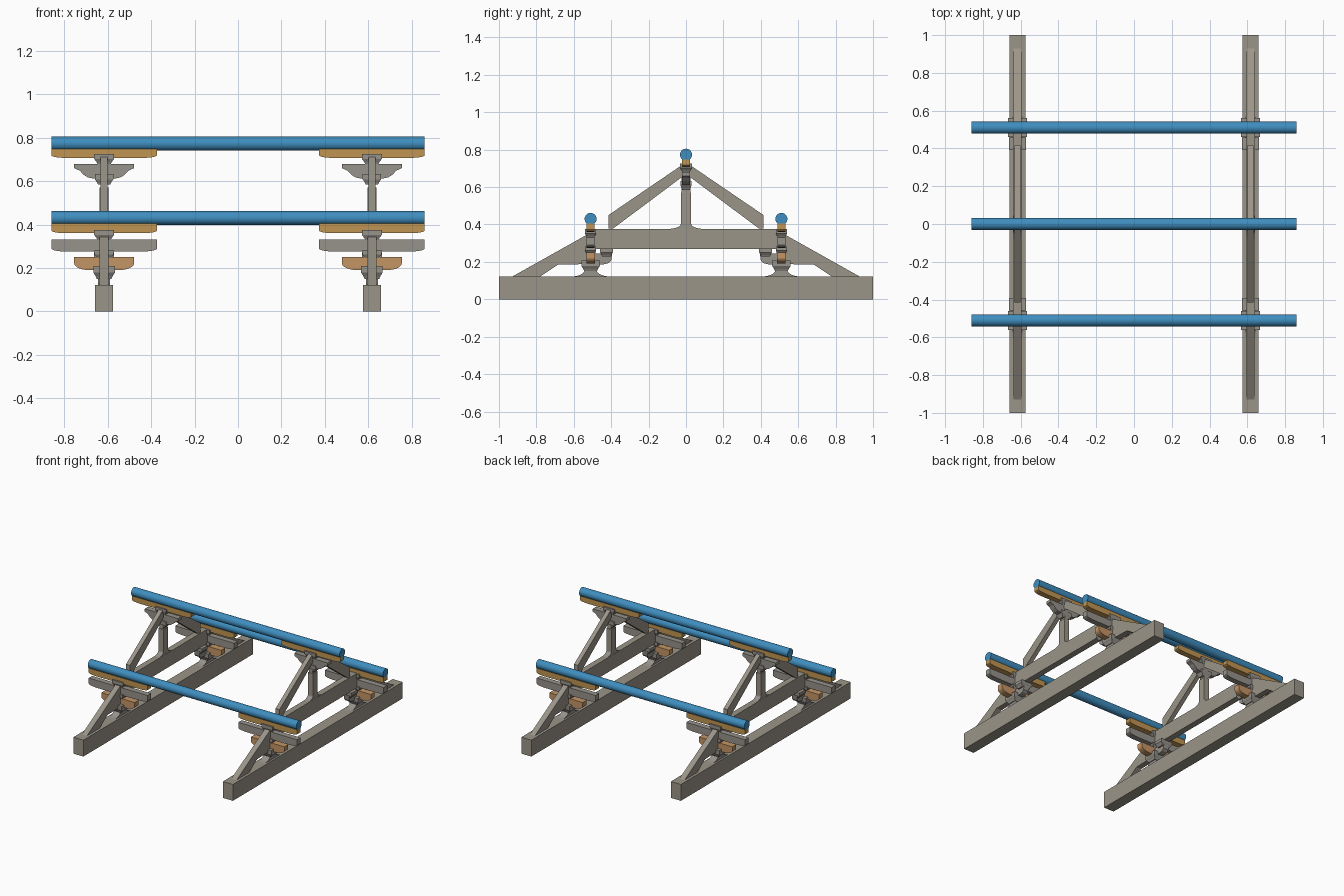
import bpy, bmesh, math
from mathutils import Vector

if "Cube" in bpy.data.objects:
    bpy.data.objects.remove(bpy.data.objects["Cube"])


def material(name, col):
    m = bpy.data.materials.new(name)
    m.diffuse_color = (*col, 1)
    m.use_nodes = True
    m.node_tree.nodes["Principled BSDF"].inputs["Base Color"].default_value = m.diffuse_color
    return m


TIMBER = material("grey timber", (0.33, 0.30, 0.25))
BRACKET = material("bracket grey", (0.31, 0.29, 0.26))
OCHRE = material("ochre", (0.53, 0.30, 0.085))
TAN = material("tan", (0.55, 0.30, 0.13))
BLUE = material("purlin blue", (0.05, 0.27, 0.52))


def finish(name, bm, mat):
    bmesh.ops.recalc_face_normals(bm, faces=bm.faces)
    me = bpy.data.meshes.new(name)
    bm.to_mesh(me)
    bm.free()
    me.materials.append(mat)
    ob = bpy.data.objects.new(name, me)
    bpy.context.collection.objects.link(ob)
    return ob


def prism(name, pts, axis, centre, width, mat):
    """Extrude an outline along x (points are y, z) or along y (points are x, z)."""
    bm = bmesh.new()
    h = width / 2
    if axis == 'x':
        vs = [bm.verts.new((centre - h, a, b)) for a, b in pts]
        d = Vector((width, 0, 0))
    else:
        vs = [bm.verts.new((a, centre - h, b)) for a, b in pts]
        d = Vector((0, width, 0))
    f = bm.faces.new(vs)
    r = bmesh.ops.extrude_face_region(bm, geom=[f])
    bmesh.ops.translate(bm, vec=d, verts=[g for g in r["geom"] if isinstance(g, bmesh.types.BMVert)])
    return finish(name, bm, mat)


def box(name, x, y, z0, z1, wx, wy, mat):
    return prism(name, [(x - wx/2, z0), (x + wx/2, z0), (x + wx/2, z1), (x - wx/2, z1)], 'y', y, wy, mat)


def bearing_block(name, x, y, z0, z1, wx, wy, mat=BRACKET):
    """Square block with a tapered lower half."""
    bm = bmesh.new()
    zm = z0 + (z1 - z0) * 0.5
    rings = []
    for z, k in ((z0, 0.68), (z0 + (zm - z0) * 0.4, 0.78), (zm, 1), (z1, 1)):
        rings.append([bm.verts.new((x + sx*wx*k/2, y + sy*wy*k/2, z))
                      for sx, sy in ((-1, -1), (1, -1), (1, 1), (-1, 1))])
    bm.faces.new(rings[0])
    bm.faces.new(rings[-1])
    for a, b in zip(rings, rings[1:]):
        for i in range(4):
            bm.faces.new((a[i], a[(i+1) % 4], b[(i+1) % 4], b[i]))
    return finish(name, bm, mat)


def arm(name, x, y, z0, z1, half, drop, run, wy, mat, n=6):
    """Bracket arm with rounded lower ends; drop and run size the curve."""
    q = []
    for i in range(n + 1):
        t = math.pi / 2 * i / n
        q.append((half - run + run * math.sin(t), z0 + drop * (1 - math.cos(t))))
    pts = [(x + a, b) for a, b in q] + [(x + half, z1), (x - half, z1)]
    pts += [(x - a, b) for a, b in reversed(q)]
    return prism(name, pts, 'y', y, wy, mat)


def flare(name, x, y, z, half, neck, h, wx):
    """Saddle foot that sweeps in from the beam up to its neck."""
    q = []
    for i in range(7):
        t = math.pi / 2 * i / 6
        q.append((half - (half - neck) * math.sin(t), z + h * (1 - math.cos(t))))
    pts = [(y + a, b) for a, b in q] + [(y - a, b) for a, b in reversed(q)]
    return prism(name, pts, 'x', x, wx, BRACKET)


# Two matching trusses
for side, x in (("left", -0.617), ("right", 0.617)):
    box(side + "_base_beam", x, 0, 0, 0.122, 0.083, 2.0, TIMBER)
    box(side + "_upper_beam", x, 0, 0.268, 0.377, 0.045, 1.0, TIMBER)

    # Centre post under the ridge
    flare(side + "_post_foot", x, 0, 0.376, 0.1, 0.028, 0.026, 0.042)
    box(side + "_lower_post", x, 0, 0.385, 0.57, 0.042, 0.056, TIMBER)
    box(side + "_upper_post", x, 0, 0.57, 0.70, 0.028, 0.05, TIMBER)
    bearing_block(side + "_post_block", x, 0, 0.585, 0.632, 0.085, 0.06)
    # Ridge arm with concave underside
    prof = [(0.05, 0.612), (0.075, 0.617), (0.095, 0.63), (0.112, 0.648), (0.138, 0.66), (0.138, 0.68)]
    prism(side + "_ridge_arm", [(x + a, b) for a, b in prof] + [(x - a, b) for a, b in reversed(prof)],
          'y', 0, 0.042, BRACKET)
    bearing_block(side + "_ridge_block", x, 0, 0.68, 0.725, 0.092, 0.062)
    arm(side + "_ridge_bearer", x, 0, 0.707, 0.748, 0.243 if x else 0, 0.012, 0.07, 0.042, OCHRE)

    for end, s in (("front", -1), ("back", 1)):
        tag = side + "_" + end
        y = 0.51 * s
        # Sloping braces, upper and lower
        prism(tag + "_upper_brace", [(s*a, b) for a, b in
              ((0.01, 0.722), (0.03, 0.712), (0.415, 0.45), (0.415, 0.378), (0.39, 0.378), (0.01, 0.662))],
              'x', x, 0.032, TIMBER)
        prism(tag + "_lower_brace", [(s*a, b) for a, b in
              ((0.93, 0.121), (0.78, 0.121), (0.685, 0.185), (0.54, 0.188), (0.50, 0.23), (0.50, 0.362))],
              'x', x, 0.042, TIMBER)
        # Inner bracket carrying the beam end
        prism(tag + "_inner_bracket", [(s*a, b) for a, b in
              ((0.53, 0.185), (0.44, 0.187), (0.415, 0.193), (0.40, 0.207), (0.395, 0.245), (0.53, 0.245))],
              'x', x, 0.042, BRACKET)
        bearing_block(tag + "_inner_block", x, 0.425*s, 0.228, 0.272, 0.092, 0.068)
        # Stacked bracket set beneath the purlin
        flare(tag + "_saddle", x, y, 0.121, 0.11, 0.032, 0.035, 0.055)
        bearing_block(tag + "_lower_block", x, y, 0.15, 0.208, 0.1, 0.1)
        arm(tag + "_lower_arm", x, y, 0.19, 0.25, 0.138, 0.032, 0.07, 0.045, TAN)
        bearing_block(tag + "_middle_block", x, y, 0.24, 0.282, 0.088, 0.06)
        arm(tag + "_long_arm", x, y, 0.275, 0.33, 0.243, 0.014, 0.08, 0.042, BRACKET)
        box(tag + "_bracket_core", x, y, 0.2, 0.37, 0.042, 0.05, BRACKET)
        bearing_block(tag + "_upper_block", x, y, 0.33, 0.375, 0.092, 0.06)
        arm(tag + "_purlin_bearer", x, y, 0.36, 0.404, 0.243, 0.012, 0.07, 0.042, OCHRE)

# Three round purlins
for name, y, z in (("ridge_purlin", 0, 0.773), ("front_purlin", -0.51, 0.43), ("back_purlin", 0.51, 0.43)):
    bpy.ops.mesh.primitive_cylinder_add(vertices=32, radius=0.032, depth=1.72,
                                        location=(0, y, z), rotation=(0, math.pi / 2, 0))
    ob = bpy.context.object
    ob.name = name
    ob.data.materials.append(BLUE)
    bpy.ops.object.shade_smooth_by_angle()
